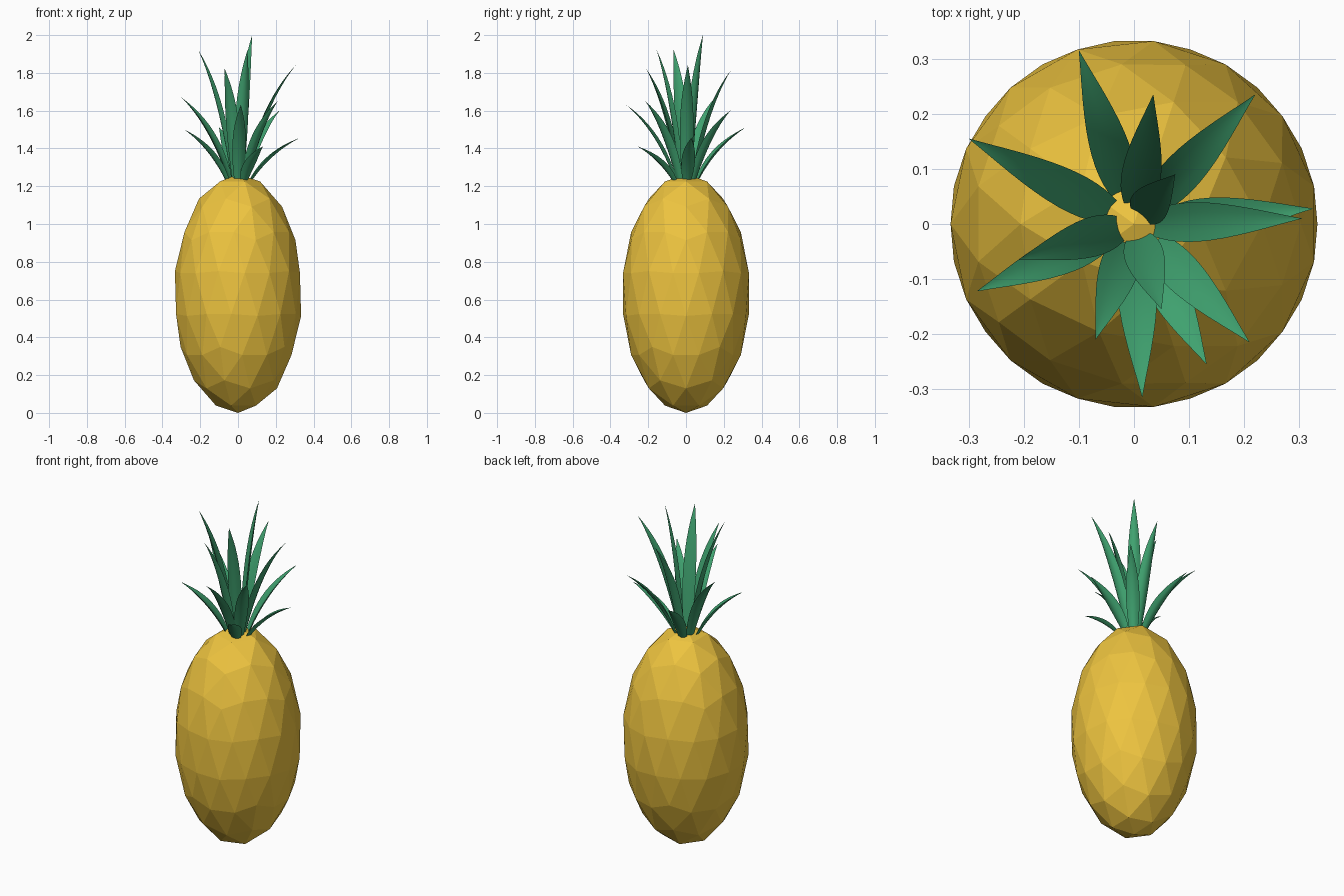
import bpy, bmesh, math
from mathutils import Vector

if "Cube" in bpy.data.objects:
    bpy.data.objects.remove(bpy.data.objects["Cube"])


def material(name, rgb):
    m = bpy.data.materials.new(name)
    m.diffuse_color = (*rgb, 1)
    m.use_nodes = True
    m.node_tree.nodes["Principled BSDF"].inputs["Base Color"].default_value = m.diffuse_color
    return m


def add_object(name, bm, mat):
    bmesh.ops.recalc_face_normals(bm, faces=bm.faces)
    me = bpy.data.meshes.new(name)
    bm.to_mesh(me)
    bm.free()
    me.materials.append(mat)
    ob = bpy.data.objects.new(name, me)
    bpy.context.collection.objects.link(ob)
    return ob


yellow = material("fruit_yellow", (0.85, 0.55, 0.05))
green = material("leaf_green", (0.05, 0.36, 0.16))

# Fruit body: icosahedron with every edge cut in three, pushed to an ellipsoid
bm = bmesh.new()
bmesh.ops.create_icosphere(bm, subdivisions=1, radius=1)
bmesh.ops.subdivide_edges(bm, edges=bm.edges[:], cuts=2, use_grid_fill=True)
bmesh.ops.triangulate(bm, faces=bm.faces[:])
for v in bm.verts:
    n = v.co.normalized()
    v.co = (n.x * 0.34, n.y * 0.34, 0.632 + n.z * 0.632)
add_object("fruit_body", bm, yellow)


def leaf(name, x, y, z, steps=12):
    """Crescent-section blade bending outward from the crown to its tip."""
    reach = math.hypot(x, y)
    out = Vector((x / reach, y / reach, 0))
    side = Vector((-out.y, out.x, 0))
    up = Vector((0, 0, 1))
    r0 = 0.022 + 0.04 * (2 - z) / 0.55
    p0 = out * r0 + up * 1.22
    p2 = Vector((x, y, z))
    p1 = out * (r0 + 0.33 * (reach - r0)) + up * (1.22 + 0.66 * (z - 1.22))
    bm = bmesh.new()
    rings = []
    for i in range(steps + 1):
        t = i / steps
        p = p0 * (1 - t) ** 2 + p1 * (2 * t * (1 - t)) + p2 * t * t
        tan = ((p1 - p0) * (1 - t) + (p2 - p1) * t).normalized()
        back = side.cross(tan)
        if back.dot(out) < 0:
            back.negate()
        w = max(0.036 * math.sin(math.pi * (0.2 + 0.8 * t)), 0.0004)
        outer = [(s, 0.5 * (1 - s * s)) for s in (-1, -0.5, 0, 0.5, 1)]
        inner = [(s, 0.16 * (1 - s * s)) for s in (0.5, 0, -0.5)]
        rings.append([bm.verts.new(p + side * (s * w) + back * ((d - 0.25) * w))
                      for s, d in outer + inner])
    for a, b in zip(rings, rings[1:]):
        for k in range(8):
            j = (k + 1) % 8
            bm.faces.new((a[k], a[j], b[j], b[k]))
    bm.faces.new(rings[0])
    bm.faces.new(rings[-1])
    ob = add_object(name, bm, green)
    bpy.ops.object.select_all(action='DESELECT')
    ob.select_set(True)
    bpy.context.view_layer.objects.active = ob
    bpy.ops.object.shade_smooth_by_angle(angle=math.radians(35))


# Crown leaves, given by their tips
tips = [
    (0.075, 0.09, 2.0), (0.05, -0.155, 1.92), (-0.21, -0.065, 1.92),
    (0.305, 0.01, 1.84), (-0.07, -0.21, 1.82), (0.035, 0.235, 1.81),
    (-0.30, 0.155, 1.67), (0.21, -0.215, 1.65), (0.015, -0.315, 1.63),
    (0.22, 0.235, 1.60), (-0.10, 0.315, 1.51), (-0.285, -0.122, 1.50),
    (0.325, 0.028, 1.455), (0.132, -0.255, 1.41),
]
for i, tip in enumerate(tips, 1):
    leaf(f"crown_leaf_{i}", *tip)
